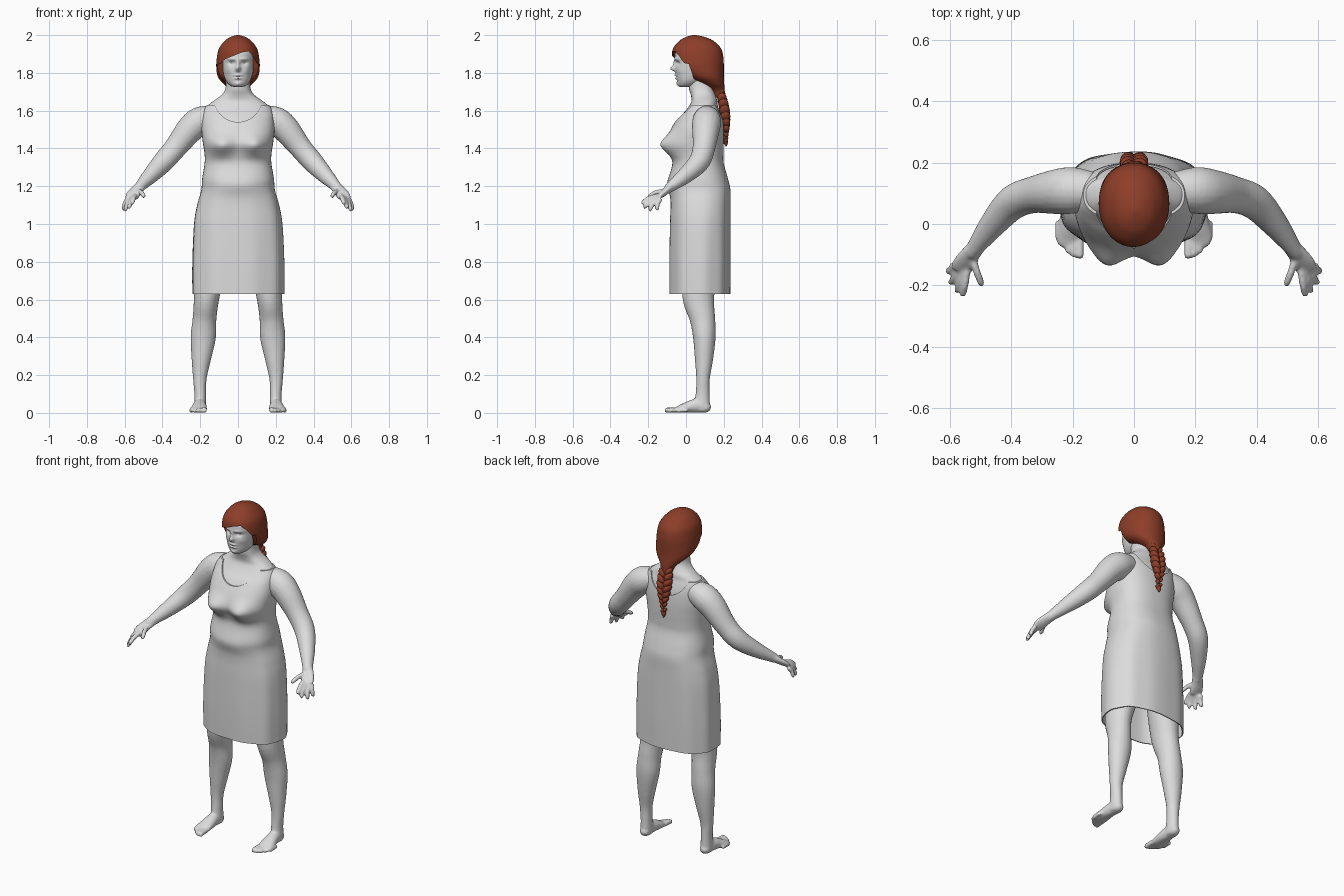
import bpy, bmesh, math
from mathutils import Vector, Matrix

if bpy.data.objects.get("Cube"):
    bpy.data.objects.remove(bpy.data.objects["Cube"])


def material(name, rgb):
    m = bpy.data.materials.new(name)
    m.use_nodes = True
    m.diffuse_color = (*rgb, 1)
    m.node_tree.nodes["Principled BSDF"].inputs["Base Color"].default_value = (*rgb, 1)
    return m


GREY = material("plain grey", (0.72, 0.72, 0.72))
AUBURN = material("auburn hair", (0.27, 0.048, 0.022))


def smooth_rows(rows, steps):
    """Catmull-Rom interpolation through rows of numbers."""
    out = []
    for i in range(len(rows) - 1):
        a, b, c, d = rows[max(i - 1, 0)], rows[i], rows[i + 1], rows[min(i + 2, len(rows) - 1)]
        for s in range(steps):
            t = s / steps
            out.append([0.5 * (2 * q + (r - p) * t + (2 * p - 5 * q + 4 * r - u) * t * t
                               + (3 * q - p - 3 * r + u) * t ** 3) for p, q, r, u in zip(a, b, c, d)])
    return out + [list(rows[-1])]


def skin_rings(bm, rings, cap_start=True):
    loops = [[bm.verts.new(p) for p in ring] for ring in rings]
    n = len(loops[0])
    for lo, hi in zip(loops, loops[1:]):
        for i in range(n):
            bm.faces.new((lo[i], lo[(i + 1) % n], hi[(i + 1) % n], hi[i]))
    bm.faces.new(loops[-1])
    if cap_start:
        bm.faces.new(loops[0][::-1])


def stack(bm, rows, power=2.0, seg=64, steps=6, bumps=(), folds=0.0, cap_start=True):
    """Horizontal rings from rows of (z, half width, front y, back y); bumps push the front out."""
    rings = []
    for z, rx, yf, yb in smooth_rows(rows, steps):
        ring, mid, ry = [], (yf + yb) / 2, (yb - yf) / 2
        for i in range(seg):
            a = math.tau * i / seg
            c, s = math.cos(a), math.sin(a)
            drape = 1 + folds * math.sin(9 * a + 1) * min(1, max(0, 1.3 - z) * 2)
            x = rx * drape * math.copysign(abs(c) ** (2 / power), c)
            y = mid + ry * drape * math.copysign(abs(s) ** (2 / power), s)
            for bx, bz, amp, sx, sz in bumps:
                y -= max(0, -s) ** 0.5 * amp * math.exp(-((abs(x) - bx) / sx) ** 2 - ((z - bz) / sz) ** 2)
            ring.append((x, y, z))
        rings.append(ring)
    skin_rings(bm, rings, cap_start)


def tube(bm, pts, side=1, seg=20, steps=5):
    """Limb through points of (x, y, z, width radius, depth radius)."""
    rows = smooth_rows(pts, steps)
    rings = []
    for i, (x, y, z, ra, rb) in enumerate(rows):
        t = (Vector(rows[min(i + 1, len(rows) - 1)][:3]) - Vector(rows[max(i - 1, 0)][:3])).normalized()
        up = t.cross(Vector((1, 0, 0))).normalized()
        wide = up.cross(t)
        ring = [Vector((x, y, z)) + wide * ra * math.cos(math.tau * k / seg)
                + up * rb * math.sin(math.tau * k / seg) for k in range(seg)]
        rings.append([(p.x * side, p.y, p.z) for p in ring])
    skin_rings(bm, rings)


def finish(name, bm, mat):
    bmesh.ops.recalc_face_normals(bm, faces=bm.faces)
    me = bpy.data.meshes.new(name)
    bm.to_mesh(me)
    bm.free()
    ob = bpy.data.objects.new(name, me)
    bpy.context.collection.objects.link(ob)
    if mat:
        me.materials.append(mat)
    return ob


def apply_and_shade(ob, angle=50):
    bpy.ops.object.select_all(action="DESELECT")
    ob.select_set(True)
    bpy.context.view_layer.objects.active = ob
    for m in list(ob.modifiers):
        bpy.ops.object.modifier_apply(modifier=m.name)
    bpy.ops.object.shade_smooth_by_angle(angle=math.radians(angle))


def carve(ob, cutter):
    mod = ob.modifiers.new("carve", "BOOLEAN")
    mod.operation, mod.solver, mod.object = "DIFFERENCE", "EXACT", cutter
    cutter.hide_render = True
    apply_and_shade(ob)
    bpy.data.objects.remove(cutter)


# Dress and torso profile
trunk = [(0.63, 0.243, -0.087, 0.233), (0.8, 0.243, -0.088, 0.235), (1.0, 0.234, -0.085, 0.235),
         (1.1, 0.217, -0.082, 0.235), (1.18, 0.195, -0.085, 0.235), (1.24, 0.19, -0.09, 0.222),
         (1.32, 0.177, -0.072, 0.2), (1.37, 0.177, -0.08, 0.198), (1.43, 0.186, -0.1, 0.2),
         (1.5, 0.193, -0.08, 0.2), (1.56, 0.19, -0.045, 0.195), (1.6, 0.183, -0.01, 0.185),
         (1.63, 0.165, 0.012, 0.175)]
neck = [(1.655, 0.125, 0.03, 0.165), (1.685, 0.085, 0.025, 0.155),
        (1.72, 0.066, 0.015, 0.145), (1.79, 0.062, 0.015, 0.14)]
bust = [(0.095, 1.415, 0.05, 0.065, 0.055), (0, 1.2, 0.012, 0.15, 0.04)]

# Body: torso, arms, hands, legs and feet fused into one skin
bm = bmesh.new()
inner = [(z, rx - 0.008, yf + 0.008, yb - 0.008) for z, rx, yf, yb in trunk[2:]]
stack(bm, inner + neck, 2.4, bumps=bust)
arm = [(0.13, 0.11, 1.57, 0.06), (0.2, 0.11, 1.545, 0.076), (0.255, 0.105, 1.5, 0.073),
       (0.33, 0.095, 1.405, 0.06), (0.395, 0.07, 1.33, 0.056), (0.46, 0, 1.26, 0.044),
       (0.52, -0.08, 1.198, 0.028), (0.53, -0.095, 1.185, 0.025)]
palm = [(0.51, -0.07, 1.205, 0.028, 0.025), (0.535, -0.1, 1.18, 0.033, 0.02),
        (0.555, -0.13, 1.155, 0.038, 0.016), (0.567, -0.152, 1.138, 0.035, 0.011)]
fingers = [((0.543, -0.142, 1.152), (0.56, -0.237, 1.11)), ((0.56, -0.15, 1.142), (0.577, -0.225, 1.085)),
           ((0.577, -0.147, 1.132), (0.598, -0.195, 1.07)), ((0.588, -0.132, 1.132), (0.608, -0.155, 1.075)),
           ((0.53, -0.1, 1.178), (0.495, -0.203, 1.145))]
leg = [(0.12, 0.09, 1.0, 0.09, 0.1), (0.14, 0.08, 0.8, 0.088, 0.095), (0.165, 0.065, 0.62, 0.068, 0.085),
       (0.177, 0.087, 0.5, 0.063, 0.068), (0.184, 0.097, 0.4, 0.067, 0.06), (0.195, 0.095, 0.28, 0.051, 0.048),
       (0.202, 0.09, 0.18, 0.036, 0.036), (0.2, 0.088, 0.1, 0.031, 0.037), (0.2, 0.085, 0.04, 0.032, 0.042),
       (0.2, 0.085, 0.008, 0.028, 0.036)]
foot = [(0.2, 0.13, 0.022, 0.014, 0.012), (0.2, 0.11, 0.028, 0.029, 0.028), (0.202, 0.06, 0.038, 0.033, 0.038),
        (0.205, 0, 0.028, 0.041, 0.028), (0.21, -0.045, 0.017, 0.046, 0.017), (0.21, -0.068, 0.013, 0.038, 0.011)]
for side in (1, -1):
    tube(bm, [p + p[3:] for p in arm], side)
    tube(bm, palm, side)
    for base, tip in fingers:
        a, b = Vector(base), Vector(tip)
        mid = a.lerp(b, 0.5) + Vector((0, -0.006, 0.006))
        tube(bm, [(*a, 0.012, 0.012), (*mid, 0.0125, 0.0125), (*a.lerp(b, 0.92), 0.011, 0.011),
                  (*b, 0.005, 0.005)], side, 12)
    tube(bm, leg, side)
    tube(bm, foot, side)
    for i in range(5):
        x, y, r = 0.177 + 0.018 * i, -0.113 + 0.004 * i * i, 0.0135 - 0.001 * i
        tube(bm, [(x, y + 0.06, r + 0.004, r, r), (x, y + 0.025, r + 0.003, r, r),
                  (x, y + 0.006, r, r, r), (x, y, r, r / 2, r / 2)], side, 12)
body = finish("body", bm, GREY)
remesh = body.modifiers.new("fuse", "REMESH")
remesh.mode, remesh.voxel_size = "VOXEL", 0.0065
relax = body.modifiers.new("relax", "SMOOTH")
relax.factor, relax.iterations = 0.5, 4
apply_and_shade(body, 80)

# Dress: thin shell, open at the hem, scooped at the neck
bm = bmesh.new()
stack(bm, trunk, 2.4, seg=96, bumps=bust, folds=0.012, cap_start=False)
dress = finish("dress", bm, GREY)
shell = dress.modifiers.new("cloth", "SOLIDIFY")
shell.thickness, shell.offset = 0.006, -1
bm = bmesh.new()
bmesh.ops.create_cone(bm, cap_ends=True, segments=48, radius1=1, radius2=1, depth=1,
                      matrix=Matrix.Translation((0, 0.1, 1.675)) @ Matrix.Diagonal((0.13, 1, 0.135, 1))
                      @ Matrix.Rotation(math.pi / 2, 4, "X"))
carve(dress, finish("neckline_cutter", bm, None))

# Head with sculpted face
features = [(0, 1.822, 0.026, 0.012, 0.014), (0, 1.848, 0.012, 0.009, 0.022), (0.035, 1.873, 0.006, 0.025, 0.008),
            (0.034, 1.852, -0.013, 0.017, 0.011), (0, 1.788, 0.009, 0.02, 0.006), (0, 1.771, 0.009, 0.017, 0.006),
            (0, 1.78, -0.004, 0.022, 0.003), (0, 1.741, 0.008, 0.02, 0.012), (0.05, 1.815, 0.005, 0.02, 0.02)]
bm = bmesh.new()
stack(bm, [(1.724, 0.02, -0.03, 0.02), (1.735, 0.044, -0.04, 0.06), (1.76, 0.065, -0.047, 0.1),
           (1.8, 0.078, -0.053, 0.145), (1.85, 0.085, -0.055, 0.165), (1.9, 0.085, -0.058, 0.17),
           (1.95, 0.07, -0.035, 0.15), (1.98, 0.03, 0.01, 0.09)], 2.2, 128, 12, features)
apply_and_shade(finish("head", bm, GREY), 80)
for side, label in ((1, "left"), (-1, "right")):
    bm = bmesh.new()
    bmesh.ops.create_uvsphere(bm, u_segments=20, v_segments=12, radius=0.013,
                              matrix=Matrix.Translation((0.034 * side, -0.024, 1.852)))
    apply_and_shade(finish(label + "_eye", bm, GREY), 80)

# Hair cap gathered at the nape, with a swept fringe cut around the face
bm = bmesh.new()
stack(bm, [(1.67, 0.026, 0.15, 0.205), (1.71, 0.042, 0.125, 0.205), (1.745, 0.08, 0.07, 0.202),
           (1.78, 0.107, 0.0, 0.2), (1.83, 0.115, -0.06, 0.2), (1.88, 0.112, -0.075, 0.198),
           (1.93, 0.1, -0.068, 0.185), (1.97, 0.07, -0.035, 0.145), (1.99, 0.04, 0, 0.1),
           (2.0, 0.008, 0.035, 0.055)], 2.1)
hair = finish("hair", bm, AUBURN)
opening = [(-0.2, 1.6), (-0.2, 1.82), (-0.095, 1.85), (-0.07, 1.872), (-0.03, 1.888), (0.02, 1.908),
           (0.055, 1.915), (0.08, 1.89), (0.1, 1.85), (0.2, 1.82), (0.2, 1.6)]
bm = bmesh.new()
skin_rings(bm, [[(x, -0.3, z) for x, z in opening],
                [(x, 0.01 + (1.86 - z) * 0.35, z) for x, z in opening]])
carve(hair, finish("face_cutter", bm, None))

# Braid: alternating tilted locks shrinking towards a small tuft
bm = bmesh.new()
LOCKS = 18
for i in range(LOCKS):
    t = i / (LOCKS - 1)
    size = 0.8 + 0.45 * math.sin(math.pi * min(t * 1.2, 1)) - 0.35 * t
    side = 1 if i % 2 else -1
    place = Matrix.Translation((side * 0.018 * size, 0.178 + 0.036 * math.sin(t * 2), 1.715 - 0.275 * t))
    shape = Matrix.Rotation(side * 0.65, 4, "Y") @ Matrix.Diagonal((0.019, 0.025, 0.031, 1))
    bmesh.ops.create_uvsphere(bm, u_segments=20, v_segments=12, radius=size, matrix=place @ shape)
tube(bm, [(0, 0.209, 1.45, 0.008, 0.008), (0, 0.211, 1.432, 0.013, 0.012), (0, 0.213, 1.41, 0.002, 0.002)])
apply_and_shade(finish("braid", bm, AUBURN), 80)
